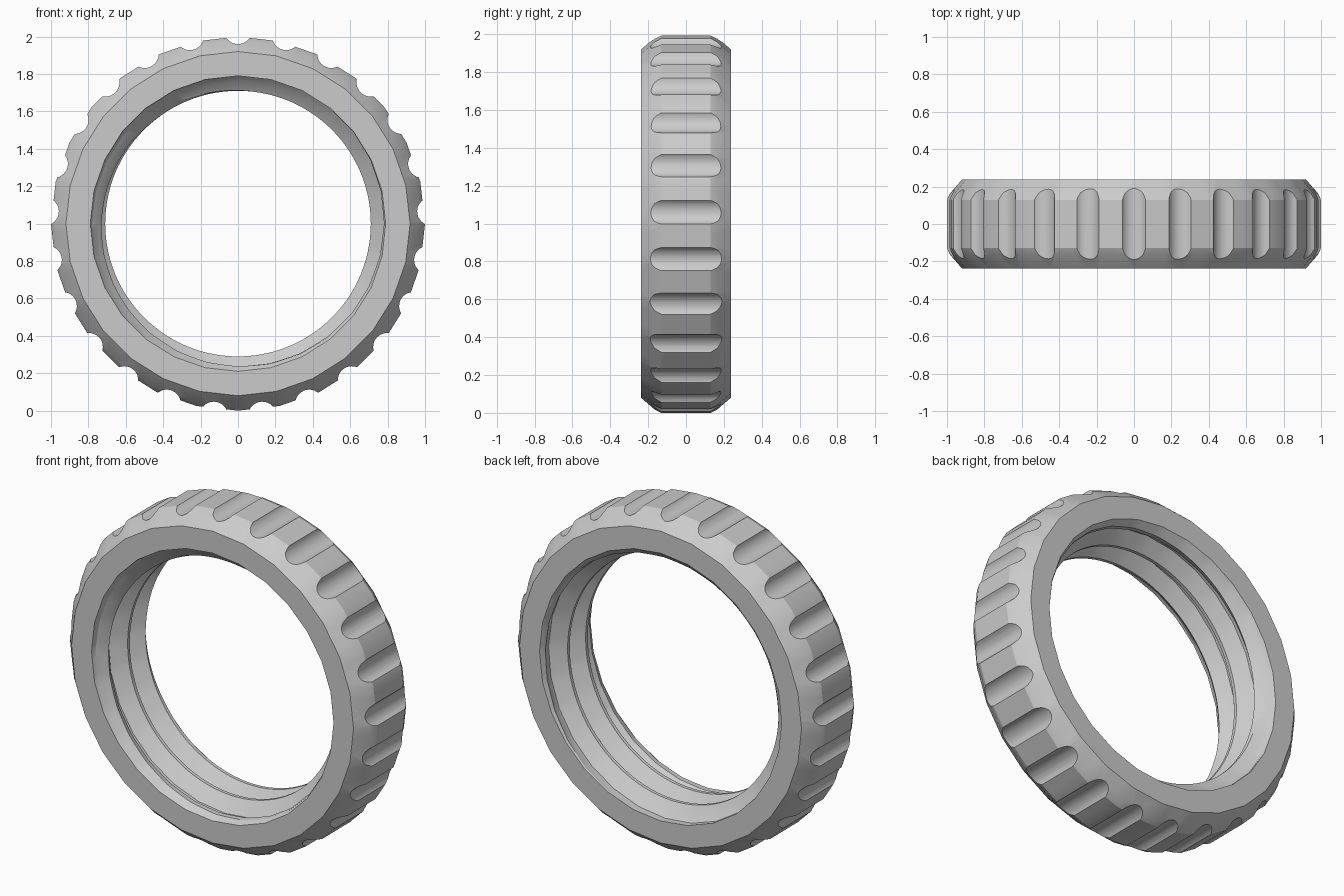
import bpy
import bmesh
from math import cos, sin, pi, radians
from mathutils import Matrix, Vector

cube = bpy.data.objects.get("Cube")
if cube:
    bpy.data.objects.remove(cube, do_unlink=True)

WIDTH = 0.475          # ring thickness along y
SIDES = 28             # facets of the body
COLS = SIDES * 4       # columns around the ring
PITCH = 0.168          # thread pitch
ROOT, CREST = 0.79, 0.71
FLUTES = 25

# one turn of thread: (phase, height)
THREAD = [(-0.06, 1), (0.06, 1), (0.25, 0.5), (0.44, 0), (0.56, 0), (0.75, 0.5)]
ROWS = [(turn + p, h) for turn in range(-2, 5) for p, h in THREAD]
# outer profile from back to front: (depth, radius)
HALF = [(0, 0.92), (0.072, 0.982), (0.108, 1.0)]
OUTER = [(WIDTH - d, r) for d, r in HALF] + HALF[::-1]


def clamp(v, low=0.0, high=1.0):
    return max(low, min(high, v))


def facet(t):
    """Scale that turns a circle into a regular polygon."""
    step = 2 * pi / SIDES
    return cos(step / 2) / cos(t % step - step / 2)


def point(t, depth, r):
    return Vector((r * cos(t), depth - WIDTH / 2, 1 - r * sin(t)))


def make_object(name, bm):
    mesh = bpy.data.meshes.new(name)
    bm.to_mesh(mesh)
    bm.free()
    obj = bpy.data.objects.new(name, mesh)
    bpy.context.collection.objects.link(obj)
    return obj


# Ring body with a helical thread in the bore
bm = bmesh.new()
columns = []
for i in range(COLS):
    t = 2 * pi * i / COLS
    poly = facet(t + 1e-7)
    column = []
    for phase, height in ROWS:
        depth = clamp(PITCH * (phase + t / (2 * pi)) - 0.019, 0, WIDTH)
        fade = min(clamp(depth / 0.1), clamp((WIDTH - depth) / 0.08))
        h = height * fade
        column.append(bm.verts.new(point(t, depth, ROOT * poly * (1 - h) + CREST * h)))
    column += [bm.verts.new(point(t, d, r * poly)) for d, r in OUTER]
    columns.append(column)


def vert(i, j):
    """Vertex lookup; the thread rows move on by one turn at the seam."""
    j %= len(ROWS) + len(OUTER)
    if i == COLS:
        i = 0
        if j < len(ROWS):
            j = min(j + len(THREAD), len(ROWS) - 1)
    return columns[i][j]


for i in range(COLS):
    for j in range(len(ROWS) + len(OUTER)):
        corners = [vert(i, j), vert(i + 1, j), vert(i + 1, j + 1), vert(i, j + 1)]
        corners = list(dict.fromkeys(corners))
        spots = {tuple(round(c, 5) for c in v.co) for v in corners}
        if len(spots) > 2:
            bm.faces.new(corners)
bmesh.ops.remove_doubles(bm, verts=bm.verts[:], dist=1e-5)
bmesh.ops.delete(bm, geom=[v for v in bm.verts if not v.link_faces], context="VERTS")
bmesh.ops.recalc_face_normals(bm, faces=bm.faces[:])
ring = make_object("threaded_ring", bm)

# Grip flutes cut around the rim
bm = bmesh.new()
for k in range(FLUTES):
    a = 2 * pi * k / FLUTES
    place = Matrix.Translation((1.035 * sin(a), 0, 1 + 1.035 * cos(a)))
    bmesh.ops.create_cone(bm, cap_ends=True, segments=32, radius1=0.075, radius2=0.075,
                          depth=0.6, matrix=place @ Matrix.Rotation(pi / 2, 4, "X"))
cutter = make_object("flute_cutter", bm)
cutter.hide_render = True

cut = ring.modifiers.new("grip_flutes", "BOOLEAN")
cut.operation = "DIFFERENCE"
cut.solver = "EXACT"
cut.object = cutter
for obj in bpy.context.selected_objects:
    obj.select_set(False)
bpy.context.view_layer.objects.active = ring
ring.select_set(True)
bpy.ops.object.modifier_apply(modifier=cut.name)
bpy.data.objects.remove(cutter, do_unlink=True)

# Smooth shading with sharp edges kept
bpy.ops.object.shade_smooth_by_angle(angle=radians(25))

# Single grey material
grey = bpy.data.materials.new("plain_grey")
grey.use_nodes = True
colour = (0.6, 0.6, 0.6, 1)
grey.diffuse_color = colour
grey.node_tree.nodes["Principled BSDF"].inputs["Base Color"].default_value = colour
ring.data.materials.clear()
ring.data.materials.append(grey)
